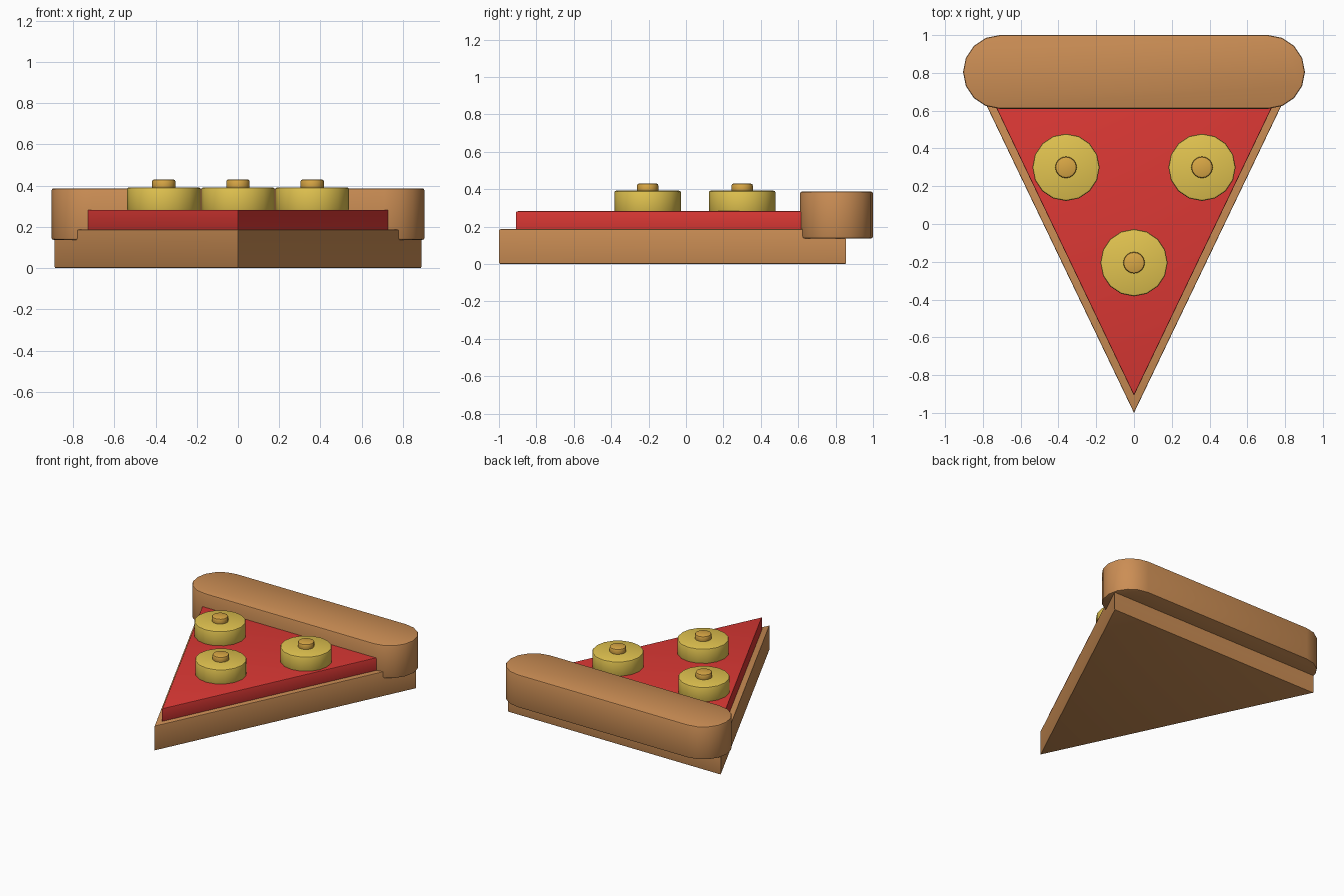
import bpy, bmesh
from math import cos, sin, pi, radians

if "Cube" in bpy.data.objects:
    bpy.data.objects.remove(bpy.data.objects["Cube"])


def material(name, color):
    m = bpy.data.materials.new(name)
    m.diffuse_color = (*color, 1)
    m.use_nodes = True
    m.node_tree.nodes["Principled BSDF"].inputs["Base Color"].default_value = m.diffuse_color
    return m


CRUST = material("crust_brown", (0.60, 0.27, 0.09))
SAUCE = material("sauce_red", (0.72, 0.04, 0.035))
TOPPING = material("topping_yellow", (0.76, 0.55, 0.08))
BUTTON = material("button_amber", (0.70, 0.39, 0.06))


def prism(name, outline, z0, z1, mat, bevel=0.01):
    """Extrude a plan outline and round only its top and bottom rims."""
    bm = bmesh.new()
    base = bm.faces.new([bm.verts.new((x, y, z0)) for x, y in outline])
    ext = bmesh.ops.extrude_face_region(bm, geom=[base])
    for v in ext["geom"]:
        if isinstance(v, bmesh.types.BMVert):
            v.co.z = z1
    bmesh.ops.recalc_face_normals(bm, faces=bm.faces)
    rims = [e for e in bm.edges if abs(e.verts[0].co.z - e.verts[1].co.z) < 1e-5]
    bmesh.ops.bevel(bm, geom=rims, offset=bevel, segments=2, profile=0.5, affect='EDGES')
    me = bpy.data.meshes.new(name)
    bm.to_mesh(me)
    bm.free()
    me.materials.append(mat)
    ob = bpy.data.objects.new(name, me)
    bpy.context.collection.objects.link(ob)
    bpy.context.view_layer.objects.active = ob
    ob.select_set(True)
    bpy.ops.object.shade_smooth_by_angle(angle=radians(30))
    ob.select_set(False)
    return ob


def arc(cx, cy, r, start, end, steps):
    return [(cx + r * cos(start + (end - start) * i / steps),
             cy + r * sin(start + (end - start) * i / steps)) for i in range(steps + 1)]


def disc(name, x, y, r, z0, z1, mat):
    return prism(name, arc(x, y, r, 0, 2 * pi, 16)[:-1], z0, z1, mat)


# Triangular dough and sauce layer
prism("dough_base", [(0, -1), (0.89, 0.855), (-0.89, 0.855)], 0, 0.187, CRUST, 0.006)
prism("sauce_layer", [(0, -0.908), (0.77, 0.7), (-0.77, 0.7)], 0.18, 0.283, SAUCE, 0.006)

# Rounded-end crust bar along the back
R = 0.195
prism("crust_bar",
      arc(0.71, 0.805, R, -pi / 2, pi / 2, 8) + arc(-0.71, 0.805, R, pi / 2, 3 * pi / 2, 8),
      0.137, 0.387, CRUST)

# Round toppings, each with a small button
for i, (x, y) in enumerate([(-0.36, 0.3), (0.36, 0.3), (0, -0.205)], 1):
    disc(f"topping_{i}", x, y, 0.178, 0.275, 0.392, TOPPING)
    disc(f"topping_button_{i}", x, y, 0.057, 0.38, 0.43, BUTTON)
